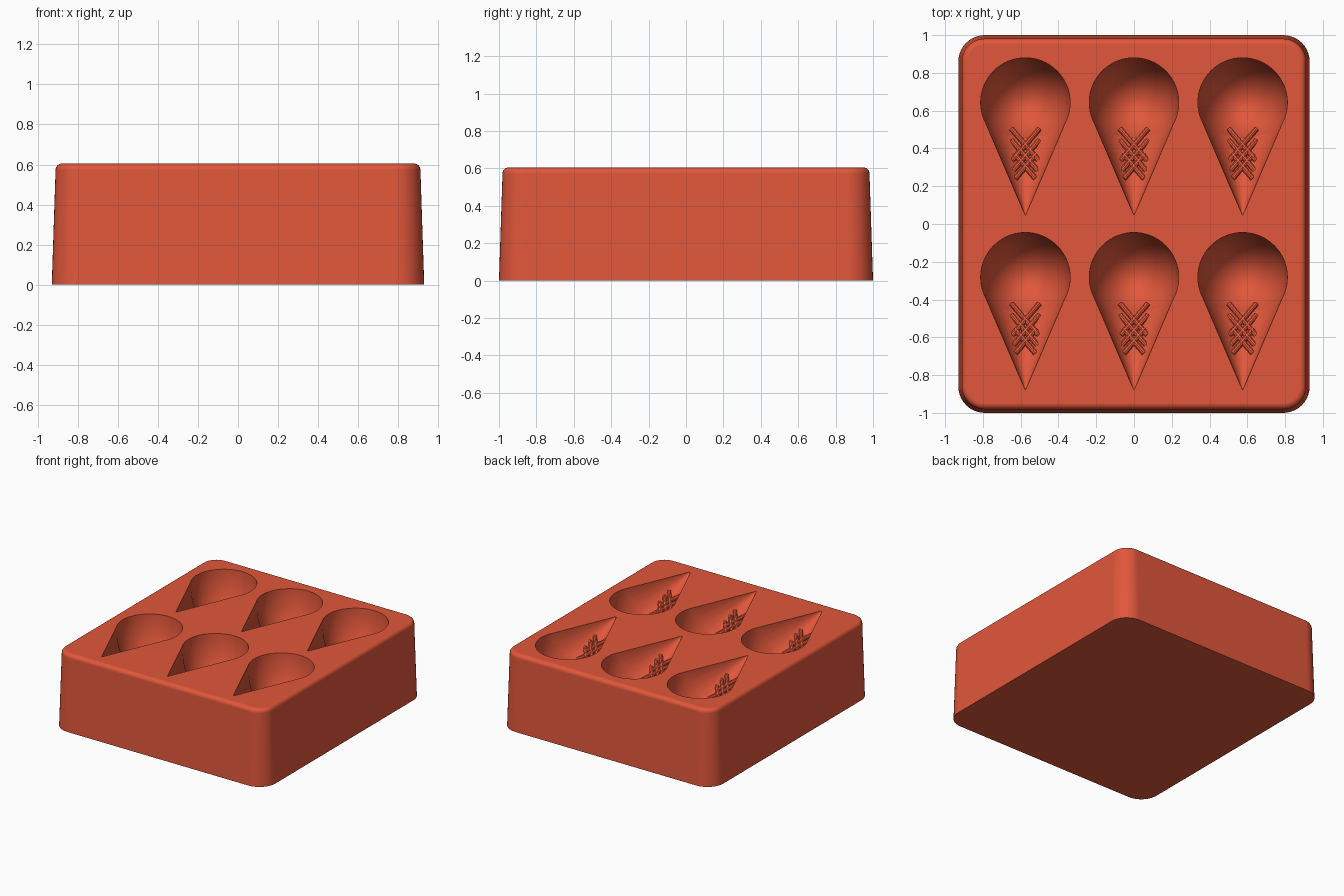
import bpy, bmesh, math
from mathutils import Vector, Matrix

if "Cube" in bpy.data.objects:
    bpy.data.objects.remove(bpy.data.objects["Cube"], do_unlink=True)

red = bpy.data.materials.new("terracotta_red")
red.use_nodes = True
color = (0.75, 0.095, 0.043, 1)
red.diffuse_color = color
red.node_tree.nodes["Principled BSDF"].inputs["Base Color"].default_value = color

TOP = 0.605
RADIUS = 0.237      # scoop
REACH = 0.6         # scoop centre to cone tip
TAPER = 0.428       # cone half-width per unit length
SCOOP_DEPTH = 1.65  # scoop depth relative to its radius
CONE_DEPTH = 1.35   # cone depth relative to its half-width


def add_object(name, bm):
    bmesh.ops.recalc_face_normals(bm, faces=bm.faces)
    mesh = bpy.data.meshes.new(name)
    bm.to_mesh(mesh)
    bm.free()
    mesh.materials.append(red)
    obj = bpy.data.objects.new(name, mesh)
    bpy.context.collection.objects.link(obj)
    return obj


def activate(obj):
    bpy.ops.object.select_all(action="DESELECT")
    obj.select_set(True)
    bpy.context.view_layer.objects.active = obj


def rounded_ring(bm, hx, hy, r, z, steps=10):
    ring = []
    for q, (sx, sy) in enumerate([(1, 1), (-1, 1), (-1, -1), (1, -1)]):
        for i in range(steps + 1):
            a = math.pi / 2 * (q + i / steps)
            ring.append(bm.verts.new((sx * (hx - r) + r * math.cos(a),
                                      sy * (hy - r) + r * math.sin(a), z)))
    return ring


# Tapered block with rounded corners and a rounded top edge
bm = bmesh.new()
fillet = 0.032
profile = [(0, 0), (0.019, TOP - fillet)]
for i in range(1, 7):
    a = math.pi / 2 * i / 6
    profile.append((0.019 + fillet * (1 - math.cos(a)),
                    TOP - fillet + fillet * math.sin(a)))
rings = [rounded_ring(bm, 0.93 - d, 1 - d, 0.14 - d, z) for d, z in profile]
for low, high in zip(rings, rings[1:]):
    for i in range(len(low)):
        j = (i + 1) % len(low)
        bm.faces.new((low[i], low[j], high[j], high[i]))
bm.faces.new(rings[0][::-1])
bm.faces.new(rings[-1])
block = add_object("mold_block", bm)


def cut(cutter):
    mod = block.modifiers.new("cavity", "BOOLEAN")
    mod.operation = "DIFFERENCE"
    mod.solver = "EXACT"
    mod.object = cutter
    activate(block)
    bpy.ops.object.modifier_apply(modifier=mod.name)
    bpy.data.objects.remove(cutter, do_unlink=True)


def scoop_cutter(x, y):
    bm = bmesh.new()
    bmesh.ops.create_uvsphere(bm, u_segments=64, v_segments=32, radius=RADIUS)
    bmesh.ops.scale(bm, vec=(1, 1, SCOOP_DEPTH), verts=bm.verts)
    bmesh.ops.translate(bm, vec=(x, y, TOP + 0.002), verts=bm.verts)
    return add_object("scoop_cutter", bm)


def cone_cutter(x, y):
    length = REACH - 0.1
    bm = bmesh.new()
    bmesh.ops.create_cone(bm, cap_ends=True, segments=64, radius1=length * TAPER,
                          radius2=0, depth=length)
    bmesh.ops.rotate(bm, matrix=Matrix.Rotation(math.pi / 2, 3, "X"), verts=bm.verts)
    bmesh.ops.scale(bm, vec=(1, 1, CONE_DEPTH), verts=bm.verts)
    bmesh.ops.translate(bm, vec=(x, y - REACH + length / 2, TOP + 0.002), verts=bm.verts)
    return add_object("cone_cutter", bm)


def waffle_ribs(name, x, y):
    # Crossed bars that stand proud of the cone floor
    bm = bmesh.new()
    for along, half in ((0.375, 0.085), (0.315, 0.085), (0.26, 0.065)):
        for side in (1, -1):
            ends = []
            for e in (1, -1):
                v = along + e * half
                ends.append(Vector((x + side * e * half * 0.85, y - REACH + v,
                                    TOP - CONE_DEPTH * TAPER * v + 0.018)))
            axis = ends[0] - ends[1]
            turn = axis.to_track_quat("Z", "Y").to_matrix().to_4x4()
            bmesh.ops.create_cone(bm, cap_ends=True, segments=10, radius1=0.015,
                                  radius2=0.015, depth=axis.length,
                                  matrix=Matrix.Translation((ends[0] + ends[1]) / 2) @ turn)
    return add_object(name, bm)


# Six cavities, three across and two deep
parts = [block]
for row, y in (("back", 0.643), ("front", -0.282)):
    for column, x in (("right", -0.575), ("middle", 0), ("left", 0.575)):
        cut(scoop_cutter(x, y))
        cut(cone_cutter(x, y))
        parts.append(waffle_ribs(f"waffle_ribs_{row}_{column}", x, y))

for part in parts:
    activate(part)
    bpy.ops.object.shade_smooth_by_angle(angle=math.radians(30))

# Keep the flat top and sides evenly shaded beside the rounded edges
weighted = block.modifiers.new("even_shading", "WEIGHTED_NORMAL")
weighted.keep_sharp = True
